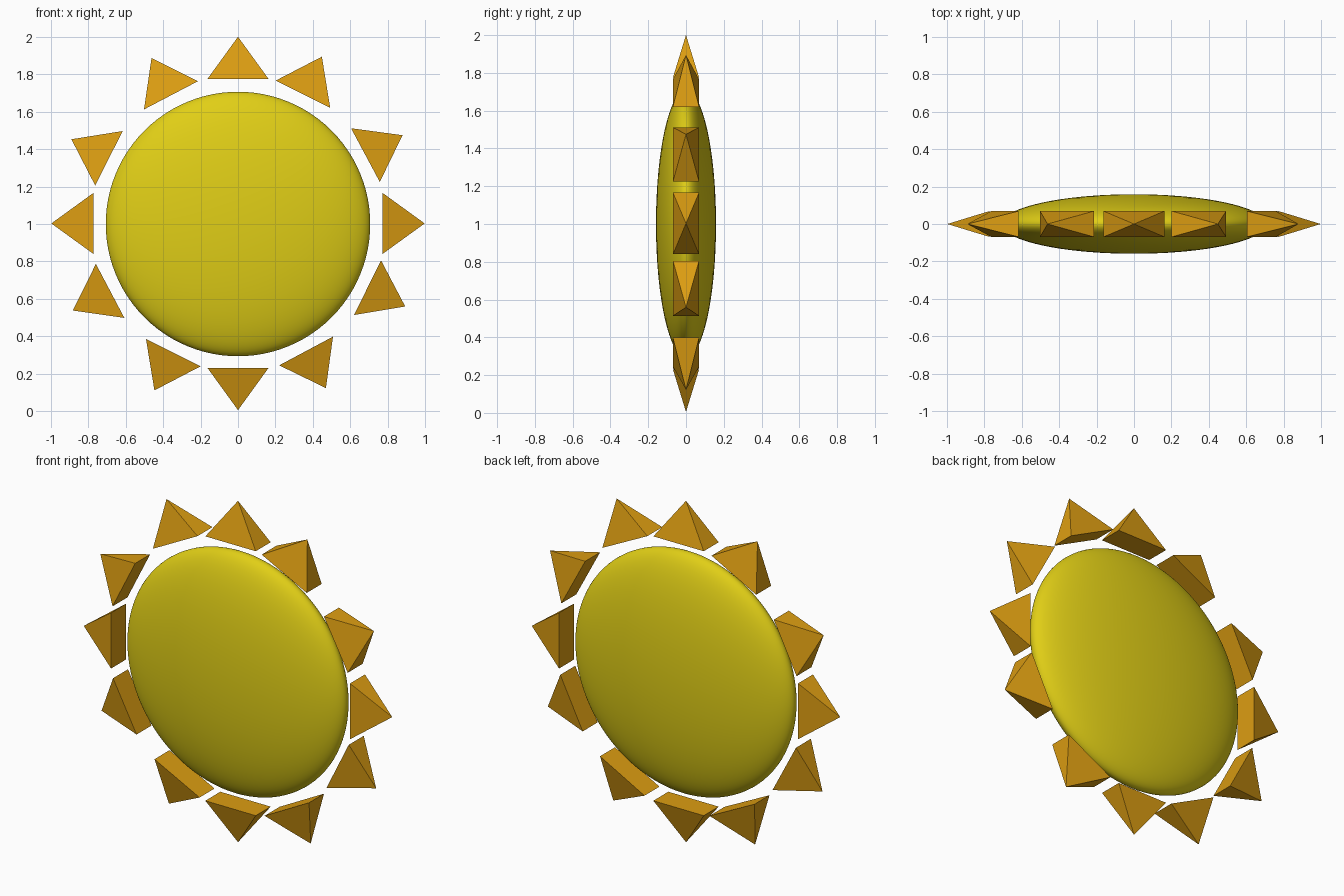
import bpy
from math import sin, cos, radians

if "Cube" in bpy.data.objects:
    bpy.data.objects.remove(bpy.data.objects["Cube"])

CENTRE_Z = 1.0
RAY_BASE, RAY_TIP = 0.773, 0.998     # radial distances of ray base and tip
HALF_W, HALF_D = 0.163, 0.069        # half size of the ray base
ANGLES = [0, 28.2, 63.3, 90, 117.6, 153.2, 180, 207.8, 243.4, 270, 298.1, 333.6]


def material(name, color):
    mat = bpy.data.materials.new(name)
    mat.diffuse_color = (*color, 1)
    mat.use_nodes = True
    mat.node_tree.nodes["Principled BSDF"].inputs["Base Color"].default_value = mat.diffuse_color
    return mat


yellow = material("yellow", (0.75, 0.62, 0.008))
orange = material("orange", (0.72, 0.34, 0.006))

# Smooth flattened disc
bpy.ops.mesh.primitive_uv_sphere_add(segments=96, ring_count=48, radius=1,
                                     location=(0, 0, CENTRE_Z), rotation=(radians(90), 0, 0))
disc = bpy.context.object
disc.name = "sun_disc"
disc.scale = (0.707, 0.707, 0.159)
disc.data.materials.append(yellow)
bpy.ops.object.shade_smooth()

# Rectangular pyramid pointing along +x, shared by all rays
verts = [(RAY_BASE, y, z) for y, z in ((-HALF_D, -HALF_W), (HALF_D, -HALF_W),
                                       (HALF_D, HALF_W), (-HALF_D, HALF_W))]
verts.append((RAY_TIP, 0, 0))
faces = [(3, 2, 1, 0)] + [(i, (i + 1) % 4, 4) for i in range(4)]
ray_mesh = bpy.data.meshes.new("ray")
ray_mesh.from_pydata(verts, [], faces)
ray_mesh.materials.append(orange)

# Ring of rays around the disc
for i, angle in enumerate(ANGLES):
    ray = bpy.data.objects.new(f"ray_{i + 1}", ray_mesh)
    ray.location = (0, 0, CENTRE_Z + 0.003)
    ray.rotation_euler = (0, -radians(angle), 0)
    bpy.context.collection.objects.link(ray)
